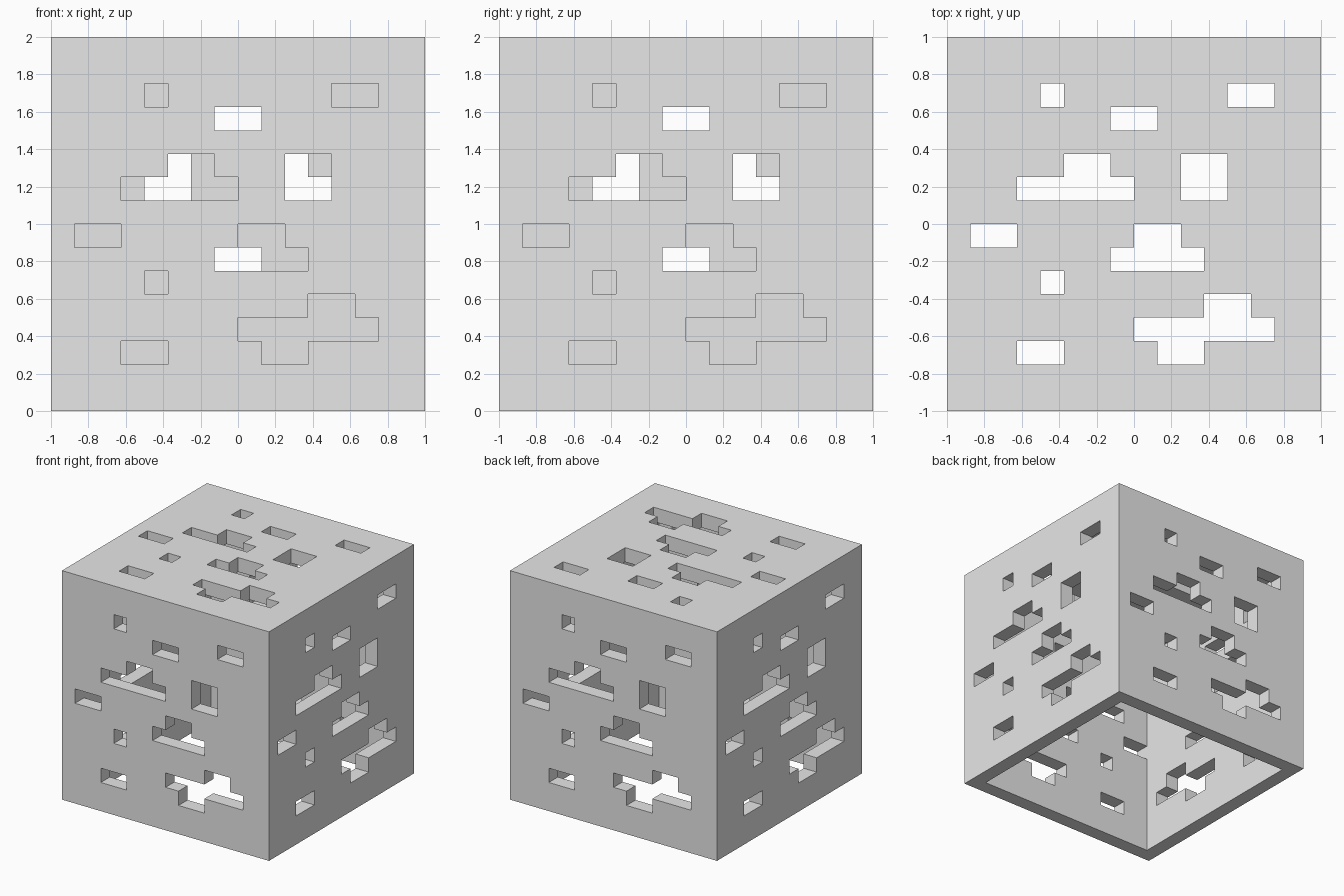
import bpy
import bmesh
from mathutils import Vector

default = bpy.data.objects.get("Cube")
if default:
    bpy.data.objects.remove(default, do_unlink=True)

N = 16          # cells along each side
CELL = 2 / N    # cell size, also the wall thickness

# Openings in every panel: (row, first column, last column)
OPENINGS = [
    (13, 4, 4), (13, 12, 13), (12, 7, 8),
    (10, 5, 6), (10, 10, 11), (9, 3, 7), (9, 10, 11),
    (7, 1, 2), (7, 8, 9), (6, 7, 10), (5, 4, 4),
    (4, 11, 12), (3, 8, 13), (2, 3, 4), (2, 9, 10),
]
holes = {(c, r) for r, a, b in OPENINGS for c in range(a, b + 1)}


def solid(i, j, k):
    """True where the box shell has material; the underside is open."""
    last = N - 1
    if not all(0 <= v <= last for v in (i, j, k)):
        return False
    panels = [
        (j == 0, (i, k)),            # front
        (j == last, (last - i, k)),  # back
        (i == last, (j, k)),         # +x side
        (i == 0, (last - j, k)),     # -x side
        (k == last, (i, j)),         # top
    ]
    touching = [cell for inside, cell in panels if inside]
    return bool(touching) and not any(cell in holes for cell in touching)


def add_face(bm, cell, axis, sign):
    """Add the square side of a cell that faces along one axis."""
    normal, u, v = Vector(), Vector(), Vector()
    normal[axis] = sign
    u[(axis + 1) % 3] = 1
    v[(axis + 2) % 3] = sign
    centre = Vector(cell) + Vector((0.5, 0.5, 0.5)) + normal / 2
    corners = [centre + (u * a + v * b) / 2
               for a, b in ((-1, -1), (1, -1), (1, 1), (-1, 1))]
    bm.faces.new([bm.verts.new(p * CELL - Vector((1, 1, 0))) for p in corners])


# Hollow box with pierced walls and lid
bm = bmesh.new()
for i in range(N):
    for j in range(N):
        for k in range(N):
            if not solid(i, j, k):
                continue
            for axis in range(3):
                for sign in (-1, 1):
                    neighbour = [i, j, k]
                    neighbour[axis] += sign
                    if not solid(*neighbour):
                        add_face(bm, (i, j, k), axis, sign)
bmesh.ops.remove_doubles(bm, verts=bm.verts[:], dist=CELL / 100)

mesh = bpy.data.meshes.new("pierced_box")
bm.to_mesh(mesh)
bm.free()
box = bpy.data.objects.new("pierced_box", mesh)
bpy.context.collection.objects.link(box)

# Plain grey material
grey = bpy.data.materials.new("light_grey")
grey.use_nodes = True
colour = (0.8, 0.8, 0.8, 1)
grey.diffuse_color = colour
grey.node_tree.nodes["Principled BSDF"].inputs["Base Color"].default_value = colour
mesh.materials.append(grey)
